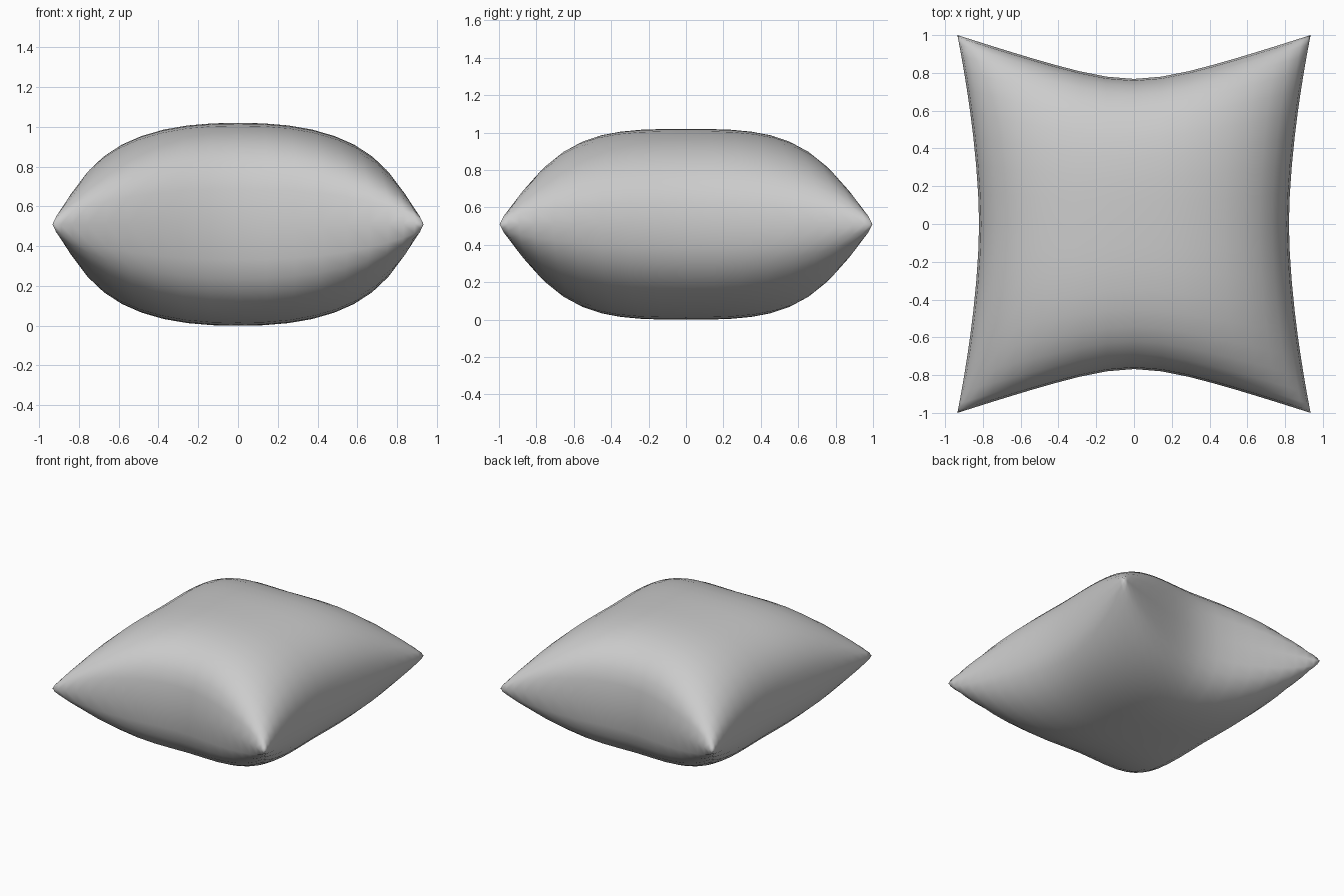
import bpy, bmesh, math

if "Cube" in bpy.data.objects:
    bpy.data.objects.remove(bpy.data.objects["Cube"])

HALF_Z = 0.51     # half thickness at the middle
SEGMENTS = 20


def puff(t, p):
    """Rounded falloff from 1 in the middle to 0 at the seam."""
    return max(0.0, 1 - abs(t) ** p) ** (1 / p)


def pinch(t):
    """0 in the middle to 1 at the corners, soft then nearly straight."""
    return (math.sqrt(t * t + 0.09) - 0.3) / (math.sqrt(1.09) - 0.3)


def shape(s, t, side):
    """Map a flat grid point to one side of the cushion."""
    u, v = math.sin(s * math.pi / 2), math.sin(t * math.pi / 2)
    x = u * (0.82 + 0.115 * abs(v) ** 1.7)   # pinched left and right edges
    y = v * (0.768 + 0.232 * pinch(u))       # pinched front and back edges
    slim = 1 - 0.42 * abs(u * v) ** 2.5      # thinner towards the corners
    z = HALF_Z + side * HALF_Z * puff(u, 2.4) * puff(v, 3.1) * slim
    return x, y, z


# Cushion: two puffed sheets welded along the outline
bm = bmesh.new()
for side in (1, -1):
    sheet = bmesh.ops.create_grid(bm, x_segments=SEGMENTS, y_segments=SEGMENTS, size=1)
    for vert in sheet["verts"]:
        vert.co = shape(max(-1, min(1, vert.co.x)), max(-1, min(1, vert.co.y)), side)
bmesh.ops.remove_doubles(bm, verts=bm.verts, dist=0.0005)
bmesh.ops.recalc_face_normals(bm, faces=bm.faces)
for face in bm.faces:
    face.smooth = True

mesh = bpy.data.meshes.new("cushion")
bm.to_mesh(mesh)
bm.free()
cushion = bpy.data.objects.new("cushion", mesh)
bpy.context.collection.objects.link(cushion)
